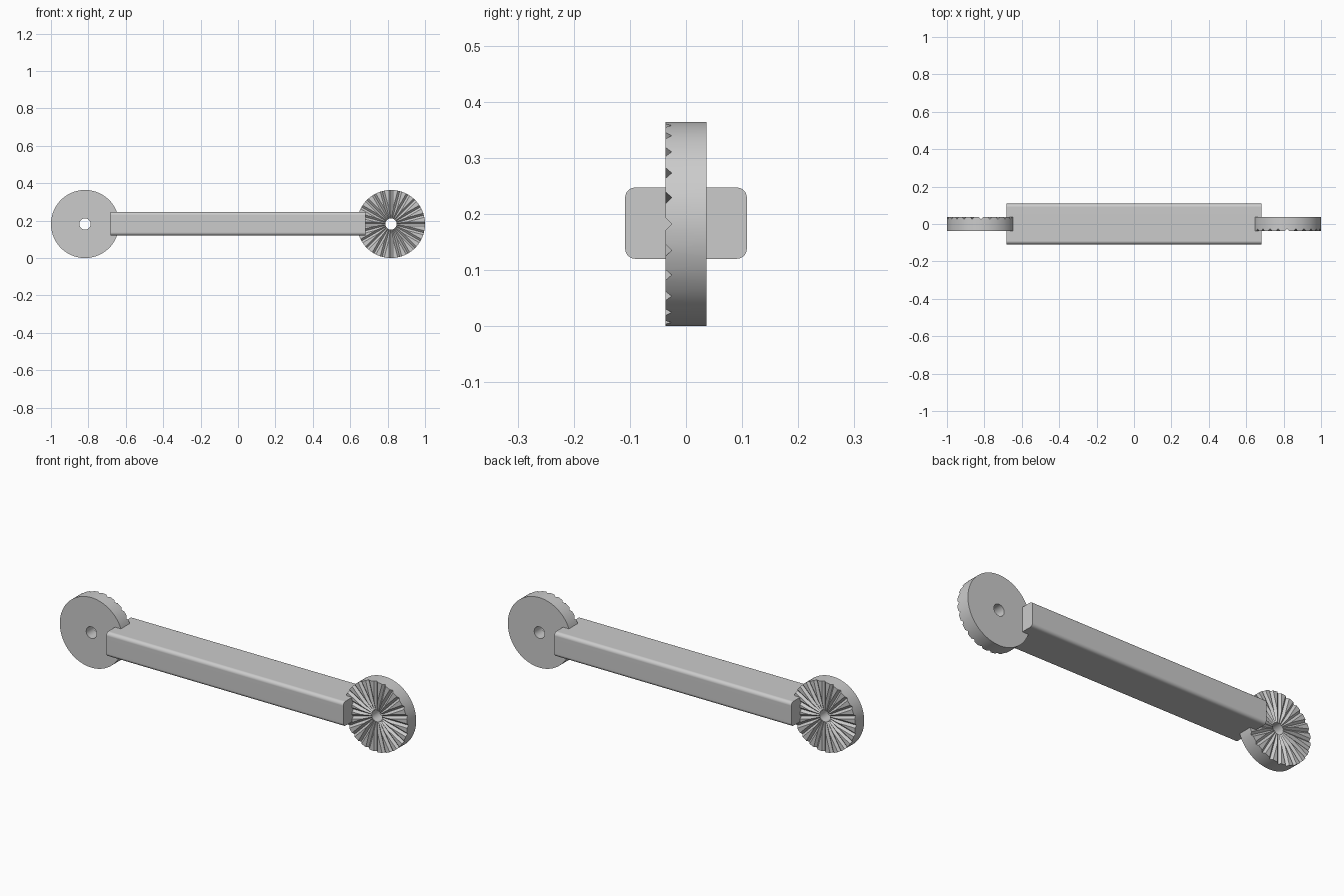
import bpy
import bmesh
import math

cube = bpy.data.objects.get("Cube")
if cube:
    bpy.data.objects.remove(cube, do_unlink=True)

RADIUS = 0.182
HALF = 0.0365       # half the wheel thickness
HOLE = 0.03
OFFSET = 0.818      # wheel distance from the middle
NOTCHES = 24
DEPTH = 0.011       # depth and half width of each V groove

grey = bpy.data.materials.new("plain grey")
grey.use_nodes = True
colour = (0.6, 0.6, 0.6, 1)
grey.diffuse_color = colour
grey.node_tree.nodes["Principled BSDF"].inputs["Base Color"].default_value = colour


def finish(obj):
    obj.data.materials.append(grey)
    bpy.ops.object.select_all(action='DESELECT')
    obj.select_set(True)
    bpy.context.view_layer.objects.active = obj
    bpy.ops.object.shade_smooth_by_angle(angle=math.radians(25))


def add_object(name, bm):
    mesh = bpy.data.meshes.new(name)
    bm.to_mesh(mesh)
    bm.free()
    obj = bpy.data.objects.new(name, mesh)
    bpy.context.collection.objects.link(obj)
    finish(obj)
    return obj


# Bar with its four long edges rounded
bm = bmesh.new()
bmesh.ops.create_cube(bm, size=1)
bmesh.ops.scale(bm, vec=(1.364, 0.217, 0.127), verts=bm.verts)
long_edges = [e for e in bm.edges if e.calc_length() > 1]
bmesh.ops.bevel(bm, geom=long_edges, offset=0.018, segments=6, profile=0.5,
                affect='EDGES')
bar = add_object("bar", bm)
bar.location.z = 0.1835
bar.modifiers.new("flat sides", 'WEIGHTED_NORMAL').keep_sharp = True


def build_wheel(name, x, turn):
    """Disc with an axle hole and radial V grooves on its front face."""
    bm = bmesh.new()
    half_step = math.pi / NOTCHES
    rim_angle = math.asin(DEPTH / RADIUS)
    meet = DEPTH / math.sin(half_step)      # radius where grooves touch

    for k in range(NOTCHES):
        for side in (-1, 1):
            def point(r, angle, y):
                a = 2 * k * half_step + side * angle
                return (r * math.cos(a), y, r * math.sin(a))

            def front(r, angle):
                sunk = max(0, DEPTH - r * math.sin(angle))
                return point(r, angle, sunk - HALF)

            def back(r, angle):
                return point(r, angle, HALF)

            inner = [(HOLE, 0), (HOLE, half_step)]
            outer = [(RADIUS, 0), (RADIUS, rim_angle), (RADIUS, half_step)]
            ridge = (meet, half_step)
            groove = [inner[0], outer[0], outer[1], ridge, inner[1]]
            land = [ridge, outer[1], outer[2]]
            faces = [[front(*p) for p in groove],
                     [front(*p) for p in land],
                     [back(*p) for p in (inner[0], *outer, inner[1])]]
            for a, b in ((outer[0], outer[1]), (outer[1], outer[2]), inner):
                faces.append([front(*a), front(*b), back(*b), back(*a)])
            for corners in faces:
                bm.faces.new([bm.verts.new(c) for c in corners])

    bmesh.ops.remove_doubles(bm, verts=bm.verts, dist=0.00005)
    bmesh.ops.recalc_face_normals(bm, faces=bm.faces)
    wheel = add_object(name, bm)
    wheel.location = (x, 0, RADIUS)
    wheel.rotation_euler.z = turn


# The wheels face opposite ways
build_wheel("left_wheel", OFFSET, 0)
build_wheel("right_wheel", -OFFSET, math.pi)
